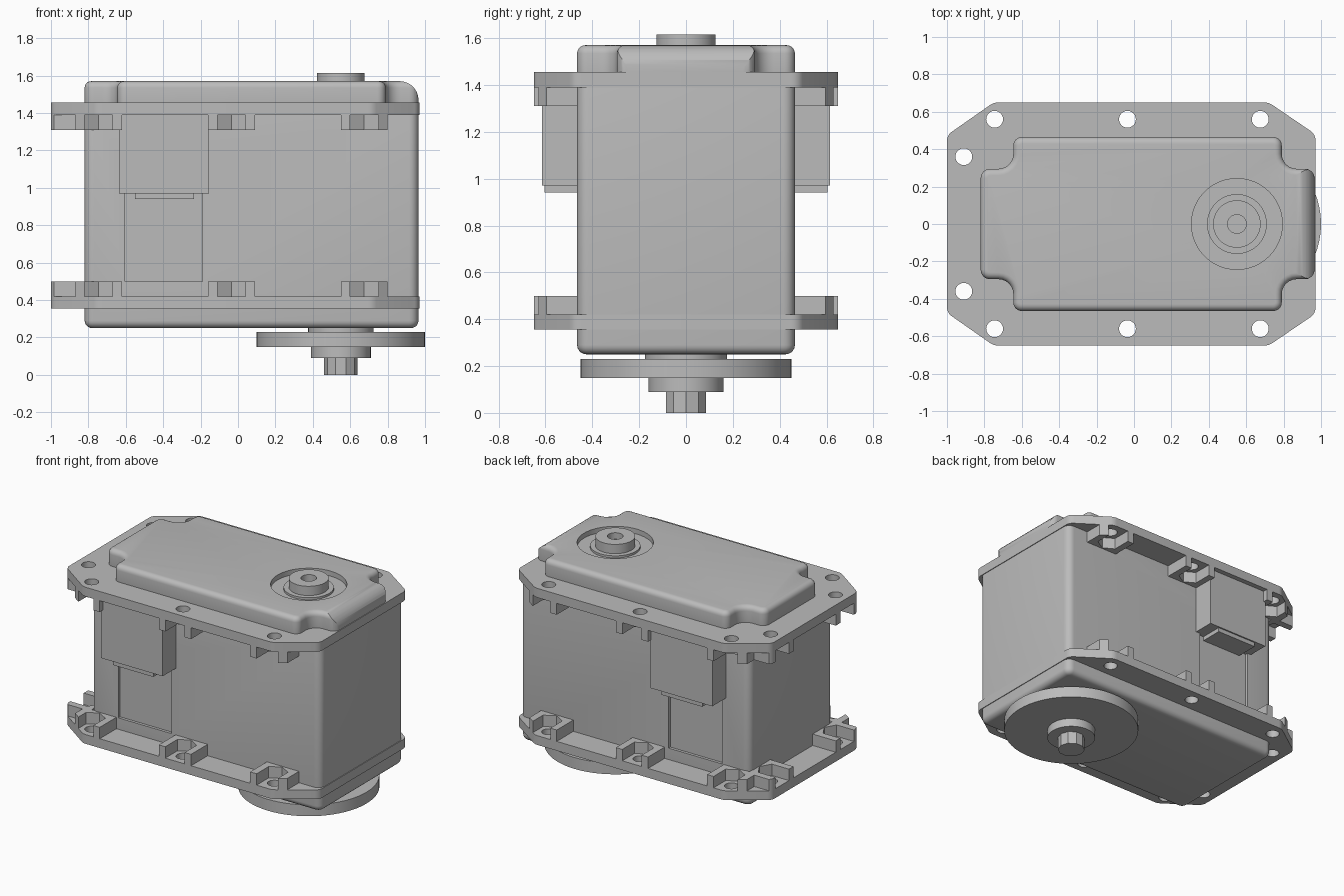
import bpy, bmesh, math
from mathutils import Vector, Matrix

cube = bpy.data.objects.get("Cube")
if cube:
    bpy.data.objects.remove(cube, do_unlink=True)

grey = bpy.data.materials.new("plain grey")
grey.use_nodes = True
grey.diffuse_color = (0.5, 0.5, 0.5, 1)
grey.node_tree.nodes["Principled BSDF"].inputs["Base Color"].default_value = (0.5, 0.5, 0.5, 1)


def activate(ob):
    bpy.ops.object.select_all(action='DESELECT')
    ob.select_set(True)
    bpy.context.view_layer.objects.active = ob


def prism(name, pts, z0, z1):
    """Closed extrusion of an anticlockwise outline."""
    bm = bmesh.new()
    face = bm.faces.new([bm.verts.new((x, y, z0)) for x, y in pts])
    up = bmesh.ops.extrude_face_region(bm, geom=[face])["geom"]
    bmesh.ops.translate(bm, vec=(0, 0, z1 - z0),
                        verts=[v for v in up if isinstance(v, bmesh.types.BMVert)])
    bmesh.ops.recalc_face_normals(bm, faces=bm.faces)
    mesh = bpy.data.meshes.new(name)
    bm.to_mesh(mesh)
    bm.free()
    mesh.materials.append(grey)
    ob = bpy.data.objects.new(name, mesh)
    bpy.context.collection.objects.link(ob)
    return ob


def rect(x0, x1, y0, y1):
    return [(x0, y0), (x1, y0), (x1, y1), (x0, y1)]


def circle(x, y, r, n=48, turn=0.0):
    return [(x + r * math.cos(turn + math.tau * i / n),
             y + r * math.sin(turn + math.tau * i / n)) for i in range(n)]


def rounded(corners, steps=6):
    """Fillet every (x, y, radius) corner of an outline."""
    out = []
    for i, (x, y, r) in enumerate(corners):
        p = Vector((x, y))
        a = (Vector(corners[i - 1][:2]) - p).normalized()
        b = (Vector(corners[(i + 1) % len(corners)][:2]) - p).normalized()
        half = a.angle(b) / 2
        centre = p + (a + b).normalized() * r / math.sin(half)
        s = p + a * r / math.tan(half) - centre
        e = p + b * r / math.tan(half) - centre
        sweep = math.atan2(s.x * e.y - s.y * e.x, s.dot(e))
        for k in range(steps + 1):
            q = centre + Matrix.Rotation(sweep * k / steps, 2) @ s
            out.append((q.x, q.y))
    return out


def mirrored(half):
    """Complete an outline given for y > 0, running from +x to -x."""
    return half + [(x, -y, r) for x, y, r in reversed(half)]


def boolean(ob, tool, op='DIFFERENCE'):
    mod = ob.modifiers.new("cut", 'BOOLEAN')
    mod.operation, mod.object, mod.solver = op, tool, 'EXACT'
    activate(ob)
    bpy.ops.object.modifier_apply(modifier=mod.name)
    bpy.data.objects.remove(tool, do_unlink=True)


def soften(ob, width):
    mod = ob.modifiers.new("round", 'BEVEL')
    mod.width, mod.segments = width, 5
    mod.limit_method, mod.angle_limit = 'ANGLE', math.radians(60)
    mod.use_clamp_overlap = False
    activate(ob)
    bpy.ops.object.modifier_apply(modifier=mod.name)


LEFT, RIGHT, SIDE = -0.82, 0.965, 0.465
SHAFT = 0.55

# Main case with a shallow recess on each long side
case = prism("case", rounded(mirrored([(RIGHT, SIDE, 0.05), (LEFT, SIDE, 0.05)])), 0.25, 1.45)
soften(case, 0.04)
for s in (-1, 1):
    y0, y1 = sorted((s * 0.445, s * 0.6))
    boolean(case, prism("recess_cutter", rect(-0.605, -0.19, y0, y1), 0.5, 1.1))

# Lid with notched corners and a broad rounding at the shaft end
lid = prism("lid", rounded(mirrored([
    (RIGHT, 0.295, 0.05), (0.79, 0.295, 0.08), (0.79, SIDE, 0.045),
    (-0.645, SIDE, 0.045), (-0.645, 0.295, 0.08), (LEFT, 0.295, 0.05)])), 1.40, 1.57)
soften(lid, 0.035)
crown = prism("crown_cutter", rounded([(-1, 1.3, 0.01), (RIGHT, 1.3, 0.01),
                                       (RIGHT, 1.57, 0.1), (-1, 1.57, 0.01)], 8), -0.7, 0.7)
crown.data.transform(Matrix.Rotation(math.pi / 2, 4, 'X'))
boolean(lid, crown, 'INTERSECT')
boolean(lid, prism("well_cutter", circle(SHAFT, 0, 0.243), 1.535, 1.7))

# Upper flange with screw holes
outline = rounded(mirrored([(0.97, 0.48, 0.06), (0.72, 0.65, 0.08),
                            (-0.75, 0.65, 0.08), (-1.0, 0.475, 0.06)]))
upper = prism("upper_flange", outline, 1.39, 1.455)
bosses = []
for s in (-1, 1):
    for x, y, end in ((-0.745, 0.56, False), (-0.035, 0.56, False),
                      (0.675, 0.56, False), (-0.91, 0.36, True)):
        boolean(upper, prism("hole_cutter", circle(x, s * y, 0.045, 24), 1.2, 1.6))
        # Nut pocket: a hexagon that opens outwards
        if end:
            box = rect(-1.05, LEFT + 0.005, s * y - 0.125, s * y + 0.125)
            nut = circle(x, s * y, 0.087, 6)
            slot = rect(-1.1, x, s * y - 0.0753, s * y + 0.0753)
        else:
            box = rect(x - 0.125, x + 0.125, *sorted((s * 0.46, s * 0.7)))
            nut = circle(x, s * y, 0.087, 6, math.pi / 2)
            slot = rect(x - 0.0753, x + 0.0753, *sorted((s * y, s * 0.75)))
        boss = prism("boss", box, 1.31, 1.39)
        boolean(boss, prism("outline_cutter", outline, 1.2, 1.5), 'INTERSECT')
        boolean(boss, prism("nut_cutter", nut, 1.25, 1.45))
        boolean(boss, prism("slot_cutter", slot, 1.25, 1.45))
        bosses.append(boss)
activate(upper)
for boss in bosses:
    boss.select_set(True)
bpy.ops.object.join()

# Lower flange is the upper one turned over
lower = bpy.data.objects.new("lower_flange", upper.data.copy())
bpy.context.collection.objects.link(lower)
lower.data.transform(Matrix.Translation((0, 0, 1.81)) @ Matrix.Scale(-1, 4, (0, 0, 1)))
lower.data.flip_normals()

# Connector blocks under the upper flange
for s, side in ((-1, "front"), (1, "back")):
    prism(side + "_connector", rect(-0.635, -0.155, *sorted((s * 0.44, s * 0.615))), 0.97, 1.395)
    prism(side + "_connector_lip", rect(-0.55, -0.235, *sorted((s * 0.44, s * 0.605))), 0.94, 0.98)

# Top bearing and hollow shaft end
prism("bearing_ring", circle(SHAFT, 0, 0.16), 1.5, 1.55)
top_shaft = prism("top_shaft", circle(SHAFT, 0, 0.127), 1.5, 1.615)
boolean(top_shaft, prism("bore_cutter", circle(SHAFT, 0, 0.05, 24), 1.57, 1.7))

# Output disc stack below the case
for name, r, z0, z1, n in (("output_collar", 0.175, 0.22, 0.27, 48),
                           ("output_disc", 0.45, 0.15, 0.23, 64),
                           ("output_hub", 0.16, 0.09, 0.16, 48),
                           ("output_shaft", 0.09, 0.0, 0.1, 10)):
    prism(name, circle(SHAFT, 0, r, n), z0, z1)

bpy.ops.object.select_all(action='DESELECT')
for ob in bpy.context.scene.objects:
    if ob.type == 'MESH':
        ob.select_set(True)
        bpy.context.view_layer.objects.active = ob
bpy.ops.object.shade_smooth_by_angle(angle=math.radians(30))
